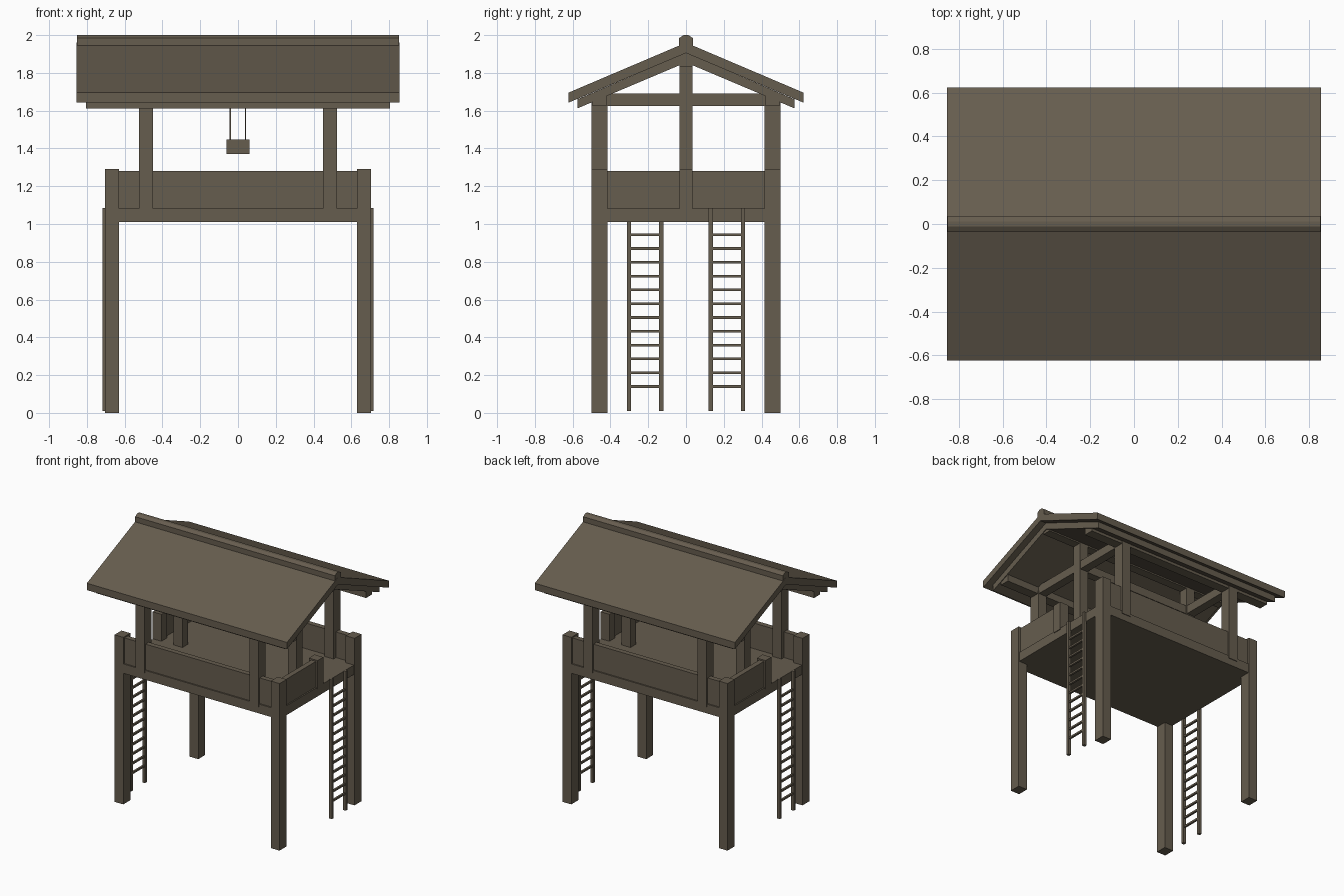
import bpy, bmesh

if "Cube" in bpy.data.objects:
    bpy.data.objects.remove(bpy.data.objects["Cube"])

wood = bpy.data.materials.new("weathered_brown_wood")
wood.diffuse_color = (0.133, 0.109, 0.077, 1)
wood.use_nodes = True
wood.node_tree.nodes["Principled BSDF"].inputs["Base Color"].default_value = wood.diffuse_color


def finish(bm, name):
    bmesh.ops.recalc_face_normals(bm, faces=bm.faces)
    me = bpy.data.meshes.new(name)
    bm.to_mesh(me)
    bm.free()
    me.materials.append(wood)
    ob = bpy.data.objects.new(name, me)
    bpy.context.collection.objects.link(ob)
    return ob


def add_box(bm, x0, x1, y0, y1, z0, z1):
    vs = bmesh.ops.create_cube(bm, size=1)["verts"]
    for v in vs:
        v.co.x = x1 if v.co.x > 0 else x0
        v.co.y = y1 if v.co.y > 0 else y0
        v.co.z = z1 if v.co.z > 0 else z0


def box(name, *dims):
    bm = bmesh.new()
    add_box(bm, *dims)
    return finish(bm, name)


def extrude_x(name, profile, half):
    # closed (y, z) profile extruded along x
    bm = bmesh.new()
    f = bm.faces.new([bm.verts.new((-half, y, z)) for y, z in profile])
    ext = bmesh.ops.extrude_face_region(bm, geom=[f])["geom"]
    bmesh.ops.translate(bm, vec=(2 * half, 0, 0),
                        verts=[g for g in ext if isinstance(g, bmesh.types.BMVert)])
    return finish(bm, name)


def span(s, a, b):
    return (a, b) if s > 0 else (-b, -a)


def chevron(name, half_y, eave_low, eave_high, top_low, top_high, half_x):
    extrude_x(name, [(-half_y, eave_low), (0, top_low), (half_y, eave_low),
                     (half_y, eave_high), (0, top_high), (-half_y, eave_high)], half_x)


# platform
box("floor", -0.70, 0.70, -0.495, 0.495, 1.01, 1.082)

# legs, roof posts, long rails and long beams
for sy, side in ((-1, "front"), (1, "back")):
    y = span(sy, 0.415, 0.5)
    for sx, end in ((-1, "left"), (1, "right")):
        box(f"{side}_{end}_leg", *span(sx, 0.63, 0.705), *y, 0, 1.29)
        box(f"{side}_{end}_roof_post", *span(sx, 0.45, 0.525), *y, 1.06, 1.65)
    box(f"{side}_rail", -0.64, 0.64, *span(sy, 0.445, 0.485), 1.07, 1.28)
    box(f"{side}_eave_beam", -0.80, 0.80, *span(sy, 0.42, 0.495), 1.625, 1.685)

# each end: the two ends are a half turn of each other
for s, end in ((-1, "left"), (1, "right")):
    box(f"{end}_gate_post", *span(s, 0.63, 0.705), -0.035, 0.035, 1.07, 1.29)
    box(f"{end}_rail", *span(s, 0.65, 0.69), *span(-s, 0.03, 0.42), 1.07, 1.28)
    box(f"{end}_king_post", *span(s, 0.45, 0.525), -0.035, 0.035, 1.06, 1.86)
    box(f"{end}_tie_beam", *span(s, 0.455, 0.52), -0.49, 0.49, 1.625, 1.69)

    # ladder with twelve rungs
    bm = bmesh.new()
    for a, b in ((0.12, 0.142), (0.29, 0.312)):
        add_box(bm, *span(s, 0.695, 0.718), *span(s, a, b), 0.01, 1.085)
    for i in range(12):
        z = 0.14 + i * 0.073
        add_box(bm, *span(s, 0.699, 0.714), *span(s, 0.13, 0.30), z - 0.007, z + 0.007)
    finish(bm, f"{end}_ladder")

# middle beams
box("middle_beam", -0.49, 0.49, -0.03, 0.03, 1.625, 1.69)
box("ridge_beam", -0.80, 0.80, -0.034, 0.034, 1.83, 1.89)

# roof: lower layer, upper layer and ridge cap
chevron("roof_underlayer", 0.575, 1.612, 1.66, 1.855, 1.907, 0.805)
chevron("roof_cover", 0.623, 1.642, 1.695, 1.905, 1.96, 0.855)
extrude_x("ridge_cap", [(-0.036, 1.93), (0.036, 1.93), (0.036, 1.985),
                        (0.012, 2.0), (-0.012, 2.0), (-0.036, 1.985)], 0.853)

# hanging block with two cords
box("hanging_block", -0.062, 0.06, -0.032, 0.032, 1.37, 1.447)
for x in (-0.041, 0.039):
    box("cord", x - 0.003, x + 0.003, -0.003, 0.003, 1.44, 1.64)
